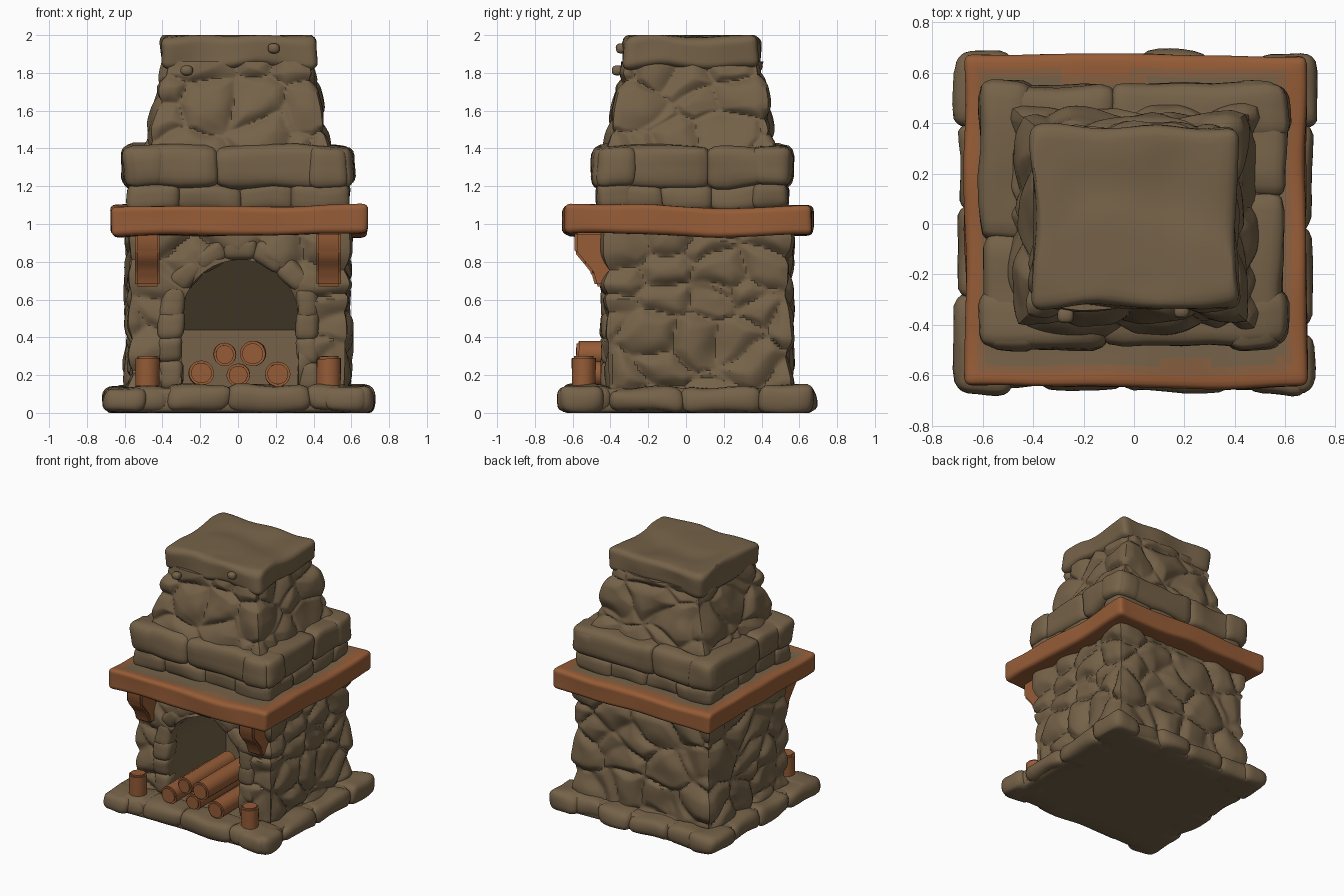
import bpy, bmesh, math, random
from mathutils import Vector, noise, Matrix

random.seed(7)
old = bpy.data.objects.get("Cube")
if old:
    bpy.data.objects.remove(old, do_unlink=True)


def material(name, rgb):
    m = bpy.data.materials.new(name)
    m.use_nodes = True
    m.diffuse_color = (*rgb, 1)
    m.node_tree.nodes["Principled BSDF"].inputs["Base Color"].default_value = (*rgb, 1)
    return m


STONE = material("stone", (0.18, 0.123, 0.066))
WOOD = material("wood", (0.305, 0.108, 0.038))
DUSTY = material("dusty wood", (0.24, 0.115, 0.052))


def smooth(ob, angle):
    bpy.ops.object.select_all(action="DESELECT")
    ob.select_set(True)
    bpy.context.view_layer.objects.active = ob
    bpy.ops.object.shade_smooth_by_angle(angle=math.radians(angle))


def finish(name, bm, mats, angle=50):
    bmesh.ops.recalc_face_normals(bm, faces=bm.faces[:])
    me = bpy.data.meshes.new(name)
    bm.to_mesh(me)
    bm.free()
    ob = bpy.data.objects.new(name, me)
    bpy.context.collection.objects.link(ob)
    for m in mats:
        me.materials.append(m)
    smooth(ob, angle)
    return ob


def grid_cube(cuts):
    part = bmesh.new()
    bmesh.ops.create_cube(part, size=2)
    bmesh.ops.subdivide_edges(part, edges=part.edges[:], cuts=cuts, use_grid_fill=True)
    return part


def join(bm, part):
    """Moves a finished part into a larger mesh."""
    me = bpy.data.meshes.new("part")
    part.to_mesh(me)
    part.free()
    bm.from_mesh(me)
    bpy.data.meshes.remove(me)


def rock(bm, centre, half, radius, bump=0.02, turn=Matrix.Identity(3), cuts=8, freq=5):
    """Rounded block with a gently uneven surface."""
    c, h = Vector(centre), Vector(half)
    core = [b - min(radius, b * .9) for b in h]
    part = grid_cube(cuts)
    for v in part.verts:
        # crowd the grid lines towards the edges so the rounding is well shaped
        p = Vector([math.sin(a * math.pi / 2) * b for a, b in zip(v.co, h)])
        q = Vector([max(-k, min(k, a)) for a, k in zip(p, core)])
        d = p - q
        if d.length > radius:
            p = q + d.normalized() * radius
        p = c + turn @ p
        v.co = p + noise.noise_vector(p * freq) * bump
    join(bm, part)


def course(bm, x, y0, y1, z0, z1, depth, length, radius, jut=0.02):
    """One ring of stones around a rectangle, outer faces on its edges."""
    corners = [Vector((-x, y0)), Vector((x, y0)), Vector((x, y1)), Vector((-x, y1))]
    for i in range(4):
        a, b = corners[i], corners[(i + 1) % 4]
        run = (b - a).normalized()
        inward = Vector((-run.y, run.x))
        n = max(2, round((b - a).length / length))
        cuts = [0] + [(k + random.uniform(-.22, .22)) / n for k in range(1, n)] + [1]
        for s, e in zip(cuts, cuts[1:]):
            mid = a.lerp(b, (s + e) / 2) + inward * (depth / 2 - random.uniform(-jut, jut))
            top = z1 - random.uniform(0, .02)
            size = (e - s) * (b - a).length / 2 + .012
            half = (size, depth / 2) if i % 2 == 0 else (depth / 2, size)
            rock(bm, (mid.x, mid.y, (z0 + top) / 2), (*half, (top - z0) / 2), radius)


def rubble(bm, low, high, z0, z1, relief, scale, cuts=62):
    """Tapering wall covered in rounded cobbles; low and high are (x, y0, y1)."""
    part = grid_cube(cuts)
    for v in part.verts:
        u = v.co.copy()
        t = (u.z + 1) / 2
        x, y0, y1 = (a + (b - a) * t for a, b in zip(low, high))
        out = Vector([math.copysign(1, a) if abs(a) > .999 else 0 for a in u.xy] + [0])
        p = Vector((u.x * x, (y0 + y1) / 2 + u.y * (y1 - y0) / 2, z0 + (z1 - z0) * t))
        s = p + noise.noise_vector(p * 4) * .05
        dist = noise.voronoi(Vector((s.x, s.y, s.z * 1.35)) * scale)[0]
        k = min(1, (dist[1] - dist[0]) / .6)
        if out.length > 0:
            p += out.normalized() * relief * (k * (2 - k) + .35 * noise.noise(p * 6))
        v.co = p
    join(bm, part)


# Hearth slab with edging stones, flat underneath
bm = bmesh.new()
rock(bm, (0, 0, .066), (.66, .63, .066), .03, .006)
course(bm, .70, -.665, .665, 0, .15, .24, .36, .06, .025)
for v in bm.verts:
    v.co.z = max(0, v.co.z)
finish("hearth_base", bm, [STONE])

# Firebox walls with an arched opening cut through the front
bm = bmesh.new()
rubble(bm, (.56, -.405, .525), (.56, -.405, .525), .10, .98, .045, 3.6)
body = finish("firebox_walls", bm, [STONE])

bm = bmesh.new()
SPRING, CROWN, HALF, CX = .50, .81, .31, .01


def arch_width(z):
    t = max(0, (z - SPRING) / (CROWN - SPRING))
    return HALF * math.sqrt(max(.01, 1 - t * t))


rows = []
for z in [.13, .44, .5] + [SPRING + (CROWN - SPRING) * math.sin(k * math.pi / 20) for k in range(1, 11)]:
    w, back = arch_width(z), .28 - max(0, z - .44) * .9
    rows.append([bm.verts.new((CX + sx * w, y, z)) for sx, y in ((-1, -.8), (1, -.8), (1, back), (-1, back))])
for a, b in zip(rows, rows[1:]):
    for i in range(4):
        j = (i + 1) % 4
        bm.faces.new((a[i], a[j], b[j], b[i]))
bm.faces.new(rows[0])
bm.faces.new(rows[-1])
cutter = finish("arch_cutter", bm, [STONE])
cutter.hide_render = True
mod = body.modifiers.new("opening", "BOOLEAN")
mod.operation, mod.solver, mod.object = "DIFFERENCE", "EXACT", cutter
bpy.context.view_layer.objects.active = body
bpy.ops.object.modifier_apply(modifier=mod.name)
bpy.data.objects.remove(cutter, do_unlink=True)
smooth(body, 40)

# Stones lining the arch
bm = bmesh.new()
for side in (-1, 1):
    for z in (.20, .34, .47):
        rock(bm, (CX + side * .365, -.385, z), (.065, .065, .08), .045)
for k in range(7):
    a = math.pi * (k + .5) / 7
    turn = Matrix.Rotation(math.pi / 2 - a, 3, "Y")
    rock(bm, (CX + .365 * math.cos(a), -.385, SPRING + .365 * math.sin(a)), (.092, .065, .06), .045, turn=turn)
finish("arch_stones", bm, [STONE])

# Mantel beam: wood edge, dusty towards the chimney, stone-grey beside it
bm = bmesh.new()
rock(bm, (.005, .01, 1.02), (.675, .66, .077), .03, .018, cuts=30, freq=3)
for f in bm.faces:
    c = f.calc_center_median()
    if c.z > 1.07:
        edge = min(.68 - abs(c.x), c.y + .65, .67 - c.y)
        f.material_index = 2 if edge > .1 else 1 if edge > .065 else 0
finish("mantel", bm, [WOOD, DUSTY, STONE])

# Corbels under the mantel
PROFILE = [(-.38, .96), (-.59, .96), (-.59, .85), (-.54, .79), (-.50, .74), (-.48, .67), (-.38, .67)]
for name, side in (("right_corbel", -1), ("left_corbel", 1)):
    bm = bmesh.new()
    face = bm.faces.new([bm.verts.new((side * .48 - .065, y, z)) for y, z in PROFILE])
    ext = bmesh.ops.extrude_face_region(bm, geom=[face])["geom"]
    bmesh.ops.translate(bm, vec=(.13, 0, 0), verts=[g for g in ext if isinstance(g, bmesh.types.BMVert)])
    bmesh.ops.bevel(bm, geom=bm.edges[:], offset=.012, segments=2, affect="EDGES")
    finish(name, bm, [WOOD], 40)


def cylinder(name, centre, radius, length, turn):
    bm = bmesh.new()
    bmesh.ops.create_cone(bm, cap_ends=True, segments=20, radius1=radius, radius2=radius, depth=length,
                          matrix=Matrix.Translation(centre) @ turn)
    rims = [e for e in bm.edges if any(len(f.verts) > 4 for f in e.link_faces)]
    bmesh.ops.bevel(bm, geom=rims, offset=.012, segments=2, affect="EDGES")
    for v in bm.verts:
        v.co += noise.noise_vector(v.co * 6) * .006
    finish(name, bm, [WOOD], 60)


# Firewood pile and the two short posts on the hearth
LOGS = [(-.195, .212, .066), (0, .2, .062), (.21, .205, .066), (-.07, .31, .06), (.08, .315, .068)]
for i, (x, z, r) in enumerate(LOGS):
    cylinder(f"log_{i + 1}", (x, -.3 + .02 * (i % 2), z), r, .56, Matrix.Rotation(math.pi / 2, 4, "X"))
for name, side in (("right_post", -1), ("left_post", 1)):
    cylinder(name, (side * .48, -.54, .215), .064, .17, Matrix.Identity(4))

# Stepped shoulder above the mantel
bm = bmesh.new()
rock(bm, (0, .035, 1.24), (.53, .45, .15), .03, .01)
course(bm, .575, -.46, .53, 1.07, 1.23, .2, .3, .05)
course(bm, .60, -.485, .55, 1.19, 1.425, .22, .5, .06, .012)
finish("chimney_shoulder", bm, [STONE])

# Tapering hood
bm = bmesh.new()
rubble(bm, (.475, -.41, .445), (.355, -.30, .365), 1.34, 1.86, .045, 3.4)
finish("chimney_hood", bm, [STONE])

# Cap slab, with a few loose pebbles below it
bm = bmesh.new()
rock(bm, (.005, .028, 1.908), (.405, .355, .092), .045, .03, cuts=20, freq=4)
for v in bm.verts:
    v.co.z = min(v.co.z, 2.0)
finish("chimney_cap", bm, [STONE])
bm = bmesh.new()
for c in ((-.27, -.36, 1.81), (.19, -.34, 1.93)):
    rock(bm, c, (.032, .03, .026), .024, .008, cuts=4)
finish("pebbles", bm, [STONE])
